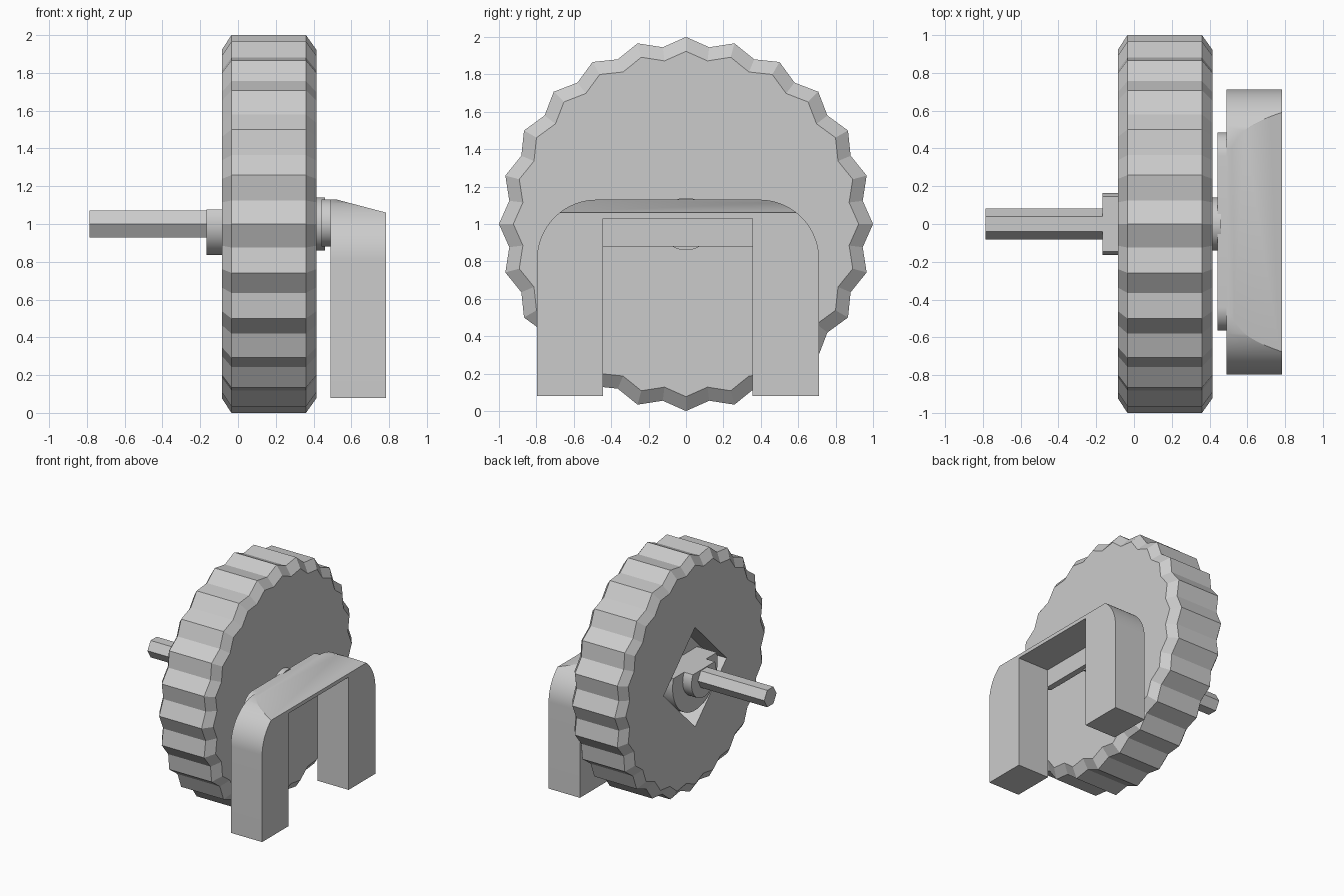
import bpy, bmesh, math
from mathutils import Vector

if "Cube" in bpy.data.objects:
    bpy.data.objects.remove(bpy.data.objects["Cube"])

CZ = 1.0  # height of the rotation axis

grey = bpy.data.materials.new("light grey")
grey.diffuse_color = (0.6, 0.6, 0.6, 1)
grey.use_nodes = True
grey.node_tree.nodes["Principled BSDF"].inputs["Base Color"].default_value = grey.diffuse_color


def arc(cy, cz, r, a0, a1, n):
    """Points (y, z) along an arc, angles in degrees."""
    out = []
    for i in range(n + 1):
        a = math.radians(a0 + (a1 - a0) * i / n)
        out.append((cy + r * math.cos(a), cz + r * math.sin(a)))
    return out


def loft(name, sections, smooth=False, cut=None):
    """Join (x, outline) sections along x and cap both ends."""
    bm = bmesh.new()
    rings = [[bm.verts.new((x, y, z)) for y, z in pts] for x, pts in sections]
    n = len(rings[0])
    for a, b in zip(rings, rings[1:]):
        for i in range(n):
            j = (i + 1) % n
            bm.faces.new((a[i], a[j], b[j], b[i]))
    bm.faces.new(rings[0])
    bm.faces.new(rings[-1])
    bmesh.ops.recalc_face_normals(bm, faces=bm.faces)
    if cut:
        res = bmesh.ops.bisect_plane(
            bm, geom=bm.verts[:] + bm.edges[:] + bm.faces[:], dist=1e-5,
            plane_co=cut[0], plane_no=cut[1], clear_outer=True)
        bmesh.ops.holes_fill(
            bm, edges=[e for e in bm.edges if e.is_boundary], sides=0)
        bmesh.ops.recalc_face_normals(bm, faces=bm.faces)
    me = bpy.data.meshes.new(name)
    bm.to_mesh(me)
    bm.free()
    me.materials.append(grey)
    ob = bpy.data.objects.new(name, me)
    bpy.context.collection.objects.link(ob)
    if smooth:
        bpy.ops.object.select_all(action='DESELECT')
        ob.select_set(True)
        bpy.context.view_layer.objects.active = ob
        bpy.ops.object.shade_smooth_by_angle(angle=math.radians(25))
    return ob


def prism(name, x0, x1, pts, **kw):
    return loft(name, [(x0, pts), (x1, pts)], **kw)


def d_shape(r, flat):
    """Circle about the axis with its top cut level at height flat."""
    a = math.degrees(math.asin(flat / r))
    return arc(0, CZ, r, 180 - a, 360 + a, 40)


# Toothed wheel with chamfered rims: 24 shallow teeth
def teeth(scale):
    pts = []
    for i in range(48):
        r = (1.0 if i % 2 == 0 else 0.953) * scale
        a = math.radians(i * 7.5)
        pts.append((r * math.cos(a), CZ + r * math.sin(a)))
    return pts


wheel = loft("toothed_wheel", [(-0.085, teeth(0.923)), (-0.035, teeth(1)),
                               (0.36, teeth(1)), (0.415, teeth(0.923))])

# Diamond pocket in the left face of the wheel
pocket = prism("pocket_cutter", -0.2, 0.1, arc(0, CZ - 0.02, 0.42, 0, 270, 3))
pocket.hide_render = True
pocket.hide_viewport = True
boolean = wheel.modifiers.new("pocket", 'BOOLEAN')
boolean.operation = 'DIFFERENCE'
boolean.solver = 'EXACT'
boolean.object = pocket

# D-shaped plug in the pocket, and the collar on it
prism("pocket_plug", -0.085, 0.12, d_shape(0.30, 0.077), smooth=True)
prism("collar", -0.167, -0.08, d_shape(0.165, 0.077), smooth=True)

# Hexagonal axle and round hub
prism("axle", -0.787, 0.2, arc(0, CZ, 0.082, 0, 300, 5))
prism("hub", 0.40, 0.46, arc(0, CZ, 0.14, 0, 352.5, 47), smooth=True)

# Round-ended bar between hub and bracket
bar = arc(0.36, 1.005, 0.125, -90, 90, 20) + arc(-0.44, 1.005, 0.125, 90, 270, 20)
prism("mounting_bar", 0.443, 0.495, bar, smooth=True)

# Arched bracket with two legs and a sloping top
arch = [(0.355, 0.08), (0.712, 0.08)]
arch += arc(0.392, 0.81, 0.32, 0, 90, 24)
arch += arc(-0.477, 0.81, 0.32, 90, 180, 24)
arch += [(-0.797, 0.08), (-0.445, 0.08), (-0.445, 1.03), (0.355, 1.03)]
slope = (Vector((0.52, 0, 1.13)), Vector((0.07, 0, 0.265)).normalized())
prism("arched_bracket", 0.491, 0.783, arch, smooth=True, cut=slope)
